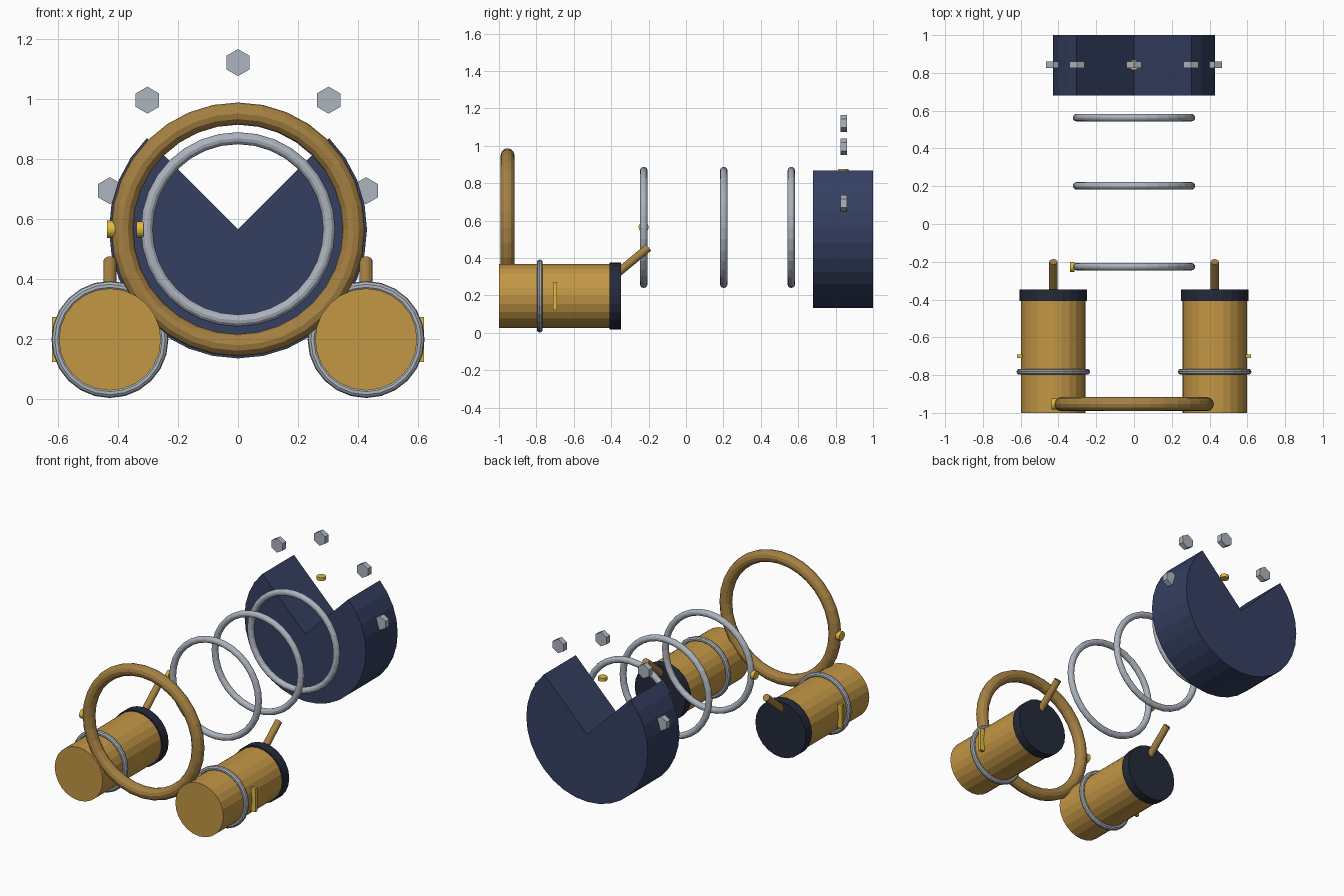
import bpy, bmesh
from math import pi, radians, sin, cos
from mathutils import Vector

if "Cube" in bpy.data.objects:
    bpy.data.objects.remove(bpy.data.objects["Cube"])


def material(name, rgb):
    m = bpy.data.materials.new(name)
    m.diffuse_color = (*rgb, 1)
    m.use_nodes = True
    m.node_tree.nodes["Principled BSDF"].inputs["Base Color"].default_value = m.diffuse_color
    return m


gold = material("gold", (0.55, 0.31, 0.06))
bronze = material("bronze", (0.38, 0.22, 0.055))
brass = material("brass", (0.75, 0.50, 0.05))
navy = material("navy", (0.035, 0.05, 0.12))
black = material("black", (0.018, 0.023, 0.042))
silver = material("silver", (0.42, 0.46, 0.52))


def finish(name, mat):
    ob = bpy.context.object
    ob.name = ob.data.name = name
    ob.data.materials.append(mat)
    return ob


def rod(name, a, b, r, mat, sides=24):
    """Cylinder from point a to point b."""
    a, b = Vector(a), Vector(b)
    d = b - a
    bpy.ops.mesh.primitive_cylinder_add(
        vertices=sides, radius=r, depth=d.length, location=(a + b) / 2,
        rotation=d.to_track_quat('Z', 'Y').to_euler())
    return finish(name, mat)


def ring(name, loc, major, minor, mat, seg=32, tube=12):
    """Torus facing along y."""
    bpy.ops.mesh.primitive_torus_add(
        location=loc, rotation=(pi / 2, 0, 0), major_radius=major,
        minor_radius=minor, major_segments=seg, minor_segments=tube)
    return finish(name, mat)


CZ = 0.564          # axis height of the big rings and drum

# Rear drum with a quarter wedge missing at the top
bm = bmesh.new()
pts = [(0, CZ)]
for i in range(25):
    t = radians(135 + 270 * i / 24)
    pts.append((0.43 * cos(t), CZ + 0.43 * sin(t)))
face = bm.faces.new([bm.verts.new((x, 0.68, z)) for x, z in pts])
out = bmesh.ops.extrude_face_region(bm, geom=[face])
moved = [v for v in out["geom"] if isinstance(v, bmesh.types.BMVert)]
bmesh.ops.translate(bm, vec=(0, 0.32, 0), verts=moved)
bmesh.ops.recalc_face_normals(bm, faces=bm.faces)
mesh = bpy.data.meshes.new("rear_drum")
bm.to_mesh(mesh)
bm.free()
mesh.materials.append(navy)
drum = bpy.data.objects.new("rear_drum", mesh)
bpy.context.collection.objects.link(drum)

# Arc of hexagonal nuts above the drum
for i in range(5):
    t = radians(45 * i)
    x, z = 0.427 * cos(t), 0.693 + 0.427 * sin(t)
    nut = rod(f"hex_nut_{i + 1}", (x, 0.825, z), (x, 0.861, z), 0.045, silver, 6)
rod("drum_stud", (0, 0.842, 0.854), (0, 0.842, 0.875), 0.027, brass, 16)

# Silver body rings and the large front ring
for i, y in enumerate((-0.226, 0.202, 0.563)):
    ring(f"body_ring_{i + 1}", (0, y, CZ), 0.304, 0.02, silver)
ring("front_ring", (0, -0.954, CZ), 0.386, 0.037, bronze)

# Round studs on the left of the rings
rod("front_ring_stud", (-0.437, -0.953, CZ), (-0.41, -0.953, CZ), 0.029, brass, 16)
rod("body_ring_stud", (-0.338, -0.227, CZ), (-0.315, -0.227, CZ), 0.027, brass, 16)

# Paired side canisters
for side, s in (("left", -1), ("right", 1)):
    x, z = s * 0.427, 0.197
    rod(f"{side}_canister", (x, -1.0, z), (x, -0.40, z), 0.17, gold)
    rod(f"{side}_canister_cap", (x, -0.408, z), (x, -0.347, z), 0.179, black)
    ring(f"{side}_canister_band", (x, -0.782, z), 0.179, 0.016, silver, 24, 10)
    rod(f"{side}_outlet_pipe", (x, -0.42, 0.275), (x, -0.2, 0.457), 0.022, bronze, 16)
    bpy.ops.mesh.primitive_cube_add(size=1, location=(s * 0.605, -0.70, z))
    plate = finish(f"{side}_side_plate", brass)
    plate.scale = (0.03, 0.02, 0.15)
